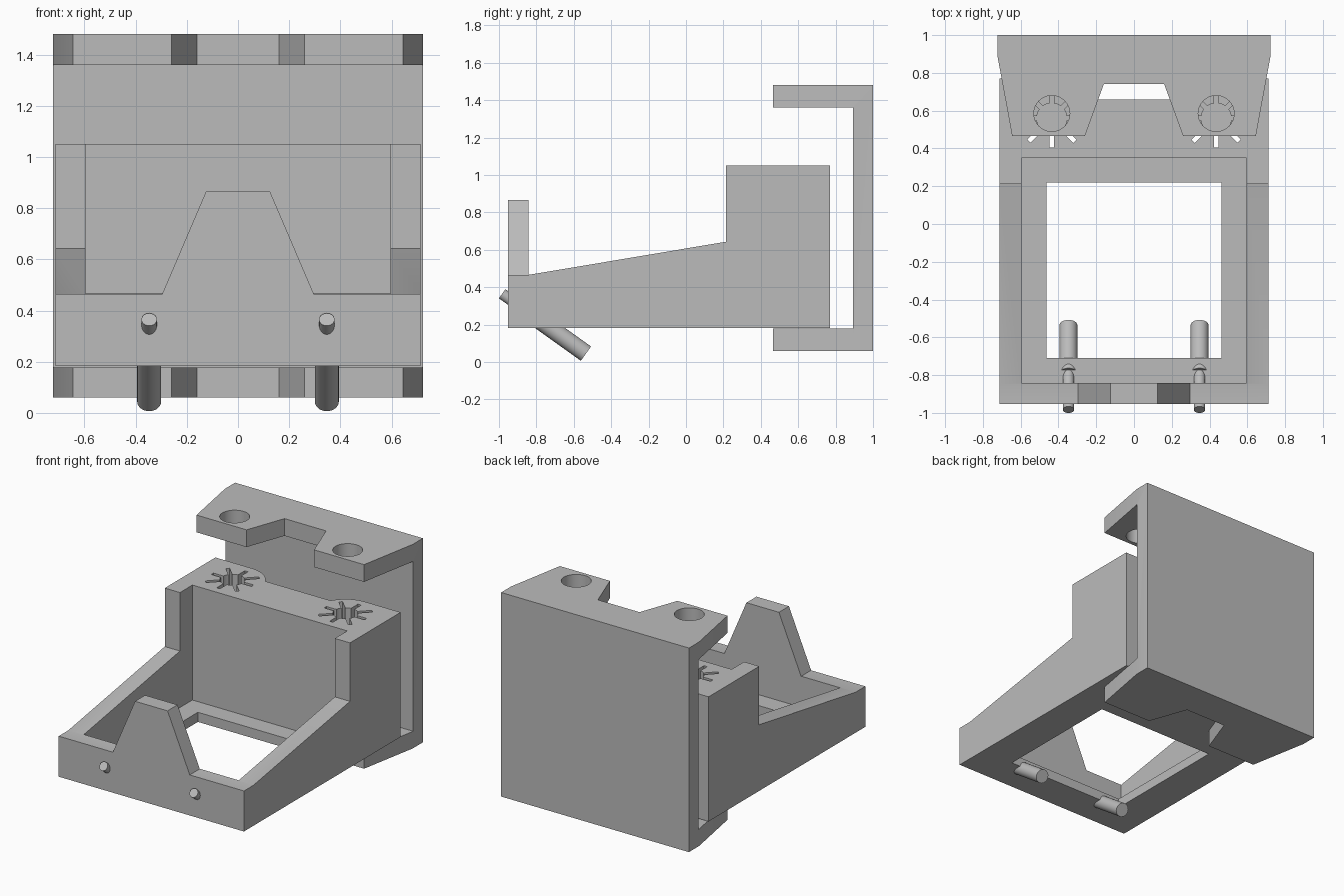
import bpy, bmesh, math
from mathutils import Vector

if "Cube" in bpy.data.objects:
    bpy.data.objects.remove(bpy.data.objects["Cube"])

grey = bpy.data.materials.new("plain_grey")
grey.diffuse_color = (0.5, 0.5, 0.5, 1)
grey.use_nodes = True
grey.node_tree.nodes["Principled BSDF"].inputs["Base Color"].default_value = grey.diffuse_color


def prism(name, pts, axis, lo, hi):
    """Extrude a flat outline along an axis: x takes (y,z), y takes (x,z), z takes (x,y)."""
    place = {"x": lambda p, d: (d, p[0], p[1]),
             "y": lambda p, d: (p[0], d, p[1]),
             "z": lambda p, d: (p[0], p[1], d)}[axis]
    bm = bmesh.new()
    a = [bm.verts.new(place(p, lo)) for p in pts]
    b = [bm.verts.new(place(p, hi)) for p in pts]
    n = len(pts)
    bm.faces.new(a[::-1])
    bm.faces.new(b)
    for i in range(n):
        bm.faces.new((a[i], a[(i + 1) % n], b[(i + 1) % n], b[i]))
    bmesh.ops.recalc_face_normals(bm, faces=bm.faces)
    me = bpy.data.meshes.new(name)
    bm.to_mesh(me)
    bm.free()
    me.materials.append(grey)
    ob = bpy.data.objects.new(name, me)
    bpy.context.collection.objects.link(ob)
    return ob


def box(name, x, y, z):
    return prism(name, [(x[0], y[0]), (x[1], y[0]), (x[1], y[1]), (x[0], y[1])], "z", *z)


def activate(ob):
    bpy.ops.object.select_all(action="DESELECT")
    bpy.context.view_layer.objects.active = ob
    ob.select_set(True)


def combine(ob, other, op="DIFFERENCE"):
    activate(ob)
    m = ob.modifiers.new("cut", "BOOLEAN")
    m.operation, m.solver, m.object = op, "EXACT", other
    bpy.ops.object.modifier_apply(modifier=m.name)
    bpy.data.objects.remove(other)


def arc(cx, cy, r, a0, a1, n):
    return [(cx + r * math.cos(math.radians(a0 + (a1 - a0) * i / n)),
             cy + r * math.sin(math.radians(a0 + (a1 - a0) * i / n))) for i in range(n + 1)]


def mirrored(pts):
    return pts + [(-x, y) for x, y in reversed(pts)]


def star(cx, cy):
    """Round hole with eight narrow radial slots."""
    r, h, pts = 0.08, 0.0125, []
    half = math.degrees(math.asin(h / r))
    for k in range(8):
        a = math.radians(k * 45)
        reach = 0.155 if k % 2 == 0 else 0.172
        for s in (-h, h):
            pts.append((cx + reach * math.cos(a) - s * math.sin(a),
                        cy + reach * math.sin(a) + s * math.cos(a)))
        pts += [p for p in arc(cx, cy, r, k * 45 + half, (k + 1) * 45 - half, 4)]
    return pts


# back bracket: C-shaped, with tapered and notched flanges
bracket = prism("back_bracket", mirrored([(0.16, 0.74), (0.26, 0.465), (0.645, 0.465),
                                          (0.723, 0.89), (0.723, 1.0)][::-1]), "z", 0.06, 1.48)
combine(bracket, box("gap_cutter", (-1, 1), (0.2, 0.893), (0.178, 1.36)))
for s in (-1, 1):
    combine(bracket, prism("hole_cutter", arc(s * 0.435, 0.585, 0.095, 0, 360, 32)[:-1], "z", 1.2, 1.6))

# holder body: sloped side profile with a cavity and an open floor
body = prism("holder_body", [(-0.953, 0.183), (0.77, 0.183), (0.77, 1.05), (0.213, 1.05),
                             (0.213, 0.643), (-0.848, 0.465), (-0.953, 0.465)], "x", -0.713, 0.713)
combine(body, box("cavity_cutter", (-0.596, 0.596), (-0.843, 0.35), (0.25, 2)))
combine(body, box("opening_cutter", (-0.463, 0.463), (-0.71, 0.22), (0, 0.5)))
# rear recess between the two rounded bosses
combine(body, prism("recess_cutter", mirrored([(0.435, 0.9)] + arc(0.435, 0.56, 0.21, 90, 151.6, 12)),
                    "z", 0, 2))
for s in (-1, 1):
    combine(body, prism("star_cutter", star(s * 0.435, 0.56), "z", 0, 2))
# raised peak on the front wall
peak = prism("front_peak", mirrored([(0.352, 0.35), (0.296, 0.465), (0.125, 0.865)]), "y", -0.953, -0.843)
# straight-sided base so the peak blends into the wall
combine(body, peak, "UNION")

# slanted stepped pins through the front wall
front, back = Vector((0, -0.983, 0.365)), Vector((0, -0.535, 0.045))
step = front.lerp(back, 0.43)


def rod(name, p, q, r, x):
    bpy.ops.mesh.primitive_cylinder_add(vertices=32, radius=r, depth=(q - p).length,
                                        location=(p + q) / 2 + Vector((x, 0, 0)))
    ob = bpy.context.object
    ob.name = name
    ob.rotation_euler = (q - p).to_track_quat("Z", "Y").to_euler()
    ob.data.materials.append(grey)
    return ob


parts = [bracket, body]
for side, x in (("left", -0.347), ("right", 0.347)):
    parts.append(rod(side + "_pin_tip", front, step, 0.03, x))
    parts.append(rod(side + "_pin_shank", step, back, 0.047, x))

for ob in parts:
    activate(ob)
    bpy.ops.object.shade_smooth_by_angle(angle=math.radians(30))
